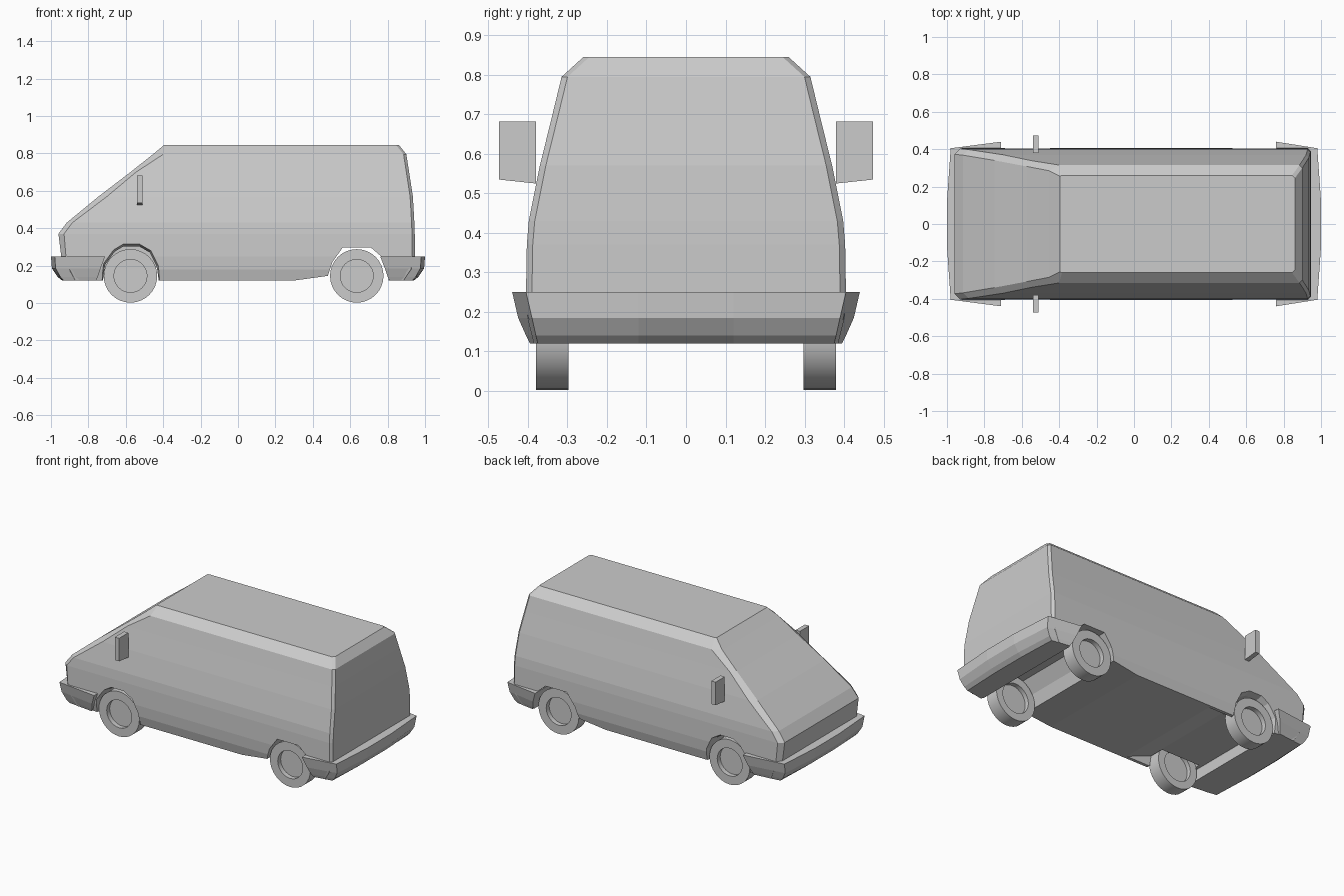
import bpy, bmesh, math

if "Cube" in bpy.data.objects:
    bpy.data.objects.remove(bpy.data.objects["Cube"])

grey = bpy.data.materials.new("light_grey")
grey.diffuse_color = (0.6, 0.6, 0.6, 1)
grey.use_nodes = True
grey.node_tree.nodes["Principled BSDF"].inputs["Base Color"].default_value = grey.diffuse_color


def finish(name, bm):
    bmesh.ops.recalc_face_normals(bm, faces=bm.faces)
    me = bpy.data.meshes.new(name)
    bm.to_mesh(me)
    bm.free()
    ob = bpy.data.objects.new(name, me)
    bpy.context.collection.objects.link(ob)
    me.materials.append(grey)
    return ob


def loft(name, rings):
    """Skin a stack of closed rings and cap both ends."""
    bm = bmesh.new()
    vr = [[bm.verts.new(p) for p in r] for r in rings]
    n = len(vr[0])
    for a, b in zip(vr, vr[1:]):
        for i in range(n):
            j = (i + 1) % n
            bm.faces.new((a[i], a[j], b[j], b[i]))
    bm.faces.new(vr[0])
    bm.faces.new(vr[-1])
    return finish(name, bm)


def mirrored(half, z):
    """Closed plan outline from its +y half."""
    return [(x, y, z) for x, y in half] + [(x, -y, z) for x, y in reversed(half)]


def cut(ob, cutter):
    cutter.hide_render = True
    m = ob.modifiers.new("cut", 'BOOLEAN')
    m.operation = 'DIFFERENCE'
    m.solver = 'EXACT'
    m.object = cutter
    bpy.context.view_layer.objects.active = ob
    bpy.ops.object.modifier_apply(modifier=m.name)
    bpy.data.objects.remove(cutter)


# Body: z, nose x, windscreen edge x, side y, rear x
levels = [(0.12, -0.90, -0.87, 0.385, 0.90),
          (0.18, -0.93, -0.90, 0.400, 0.94),
          (0.25, -0.945, -0.92, 0.405, 0.945),
          (0.37, -0.96, -0.93, 0.403, 0.945),
          (0.43, -0.915, -0.885, 0.398, 0.943),
          (0.57, -0.745, -0.70, 0.370, 0.935),
          (0.70, -0.575, -0.545, 0.338, 0.915),
          (0.795, -0.455, -0.40, 0.315, 0.90),
          (0.845, -0.395, -0.385, 0.260, 0.86)]
rings = []
for z, xf, xc, y, xr in levels:
    inset = 0.005 if z > 0.8 else 0.03
    rings.append(mirrored([(xf, y - inset), (xc, y), (xr - 0.015, y), (xr, y - 0.015)], z))
body = loft("van_body", rings)

# Rear arch runs across the whole underside
rear = [(0.29, 0.05), (0.29, 0.119), (0.48, 0.145), (0.505, 0.22), (0.56, 0.297),
        (0.71, 0.297), (0.765, 0.25), (0.80, 0.18), (0.81, 0.05)]
cut(body, loft("rear_arch_cutter", [[(x, s, z) for x, z in rear] for s in (-0.6, 0.6)]))

# Front wheel wells: closed and flared outwards
front = [(-0.74, 0.05), (-0.72, 0.21), (-0.665, 0.285), (-0.615, 0.315), (-0.525, 0.315),
         (-0.465, 0.28), (-0.425, 0.2), (-0.405, 0.05)]
for s in (-1, 1):
    steps = [(0.27, 0.93), (0.36, 0.93), (0.42, 1.02)]
    cut(body, loft("front_arch_cutter", [
        [(-0.575 + (x + 0.575) * k, s * y, 0.145 + (z - 0.145) * k) for x, z in front]
        for y, k in steps]))

# Raised floor between the front wheels
floor = [(-0.735, 0.05), (-0.735, 0.19), (-0.43, 0.19), (-0.25, 0.119), (-0.25, 0.05)]
cut(body, loft("floor_cutter", [[(x, s, z) for x, z in floor] for s in (-0.365, 0.365)]))

# Bumpers: z, end x, corner x, corner y, arch-side x, arch-side y
bumper = [(0.12, 0.94, 0.93, 0.375, 0.81, 0.395),
          (0.14, 0.965, 0.95, 0.38, 0.80, 0.405),
          (0.185, 0.995, 0.975, 0.39, 0.785, 0.425),
          (0.25, 1.0, 0.98, 0.405, 0.76, 0.44)]
for name, s, shift in (("rear_bumper", 1, 0), ("front_bumper", -1, 0.05)):
    loft(name, [mirrored([(s * e, 0.12), (s * c, cy), (s * (a - shift), ay)], z)
                for z, e, c, cy, a, ay in bumper])

# Wheels: lathed tyre with dished hub on both sides
profile = [(0.088, 0.35), (0.088, 0.38), (0.143, 0.38), (0.143, 0.297),
           (0.095, 0.297), (0.095, 0.325)]
N = 32
for label, cx in (("front", -0.575), ("rear", 0.635)):
    for side, s in (("left", 1), ("right", -1)):
        w = loft(f"{label}_{side}_wheel", [
            [(cx + r * math.cos(2 * math.pi * i / N), s * y,
              0.145 + r * math.sin(2 * math.pi * i / N)) for i in range(N)]
            for r, y in profile])
        bpy.ops.object.select_all(action='DESELECT')
        w.select_set(True)
        bpy.context.view_layer.objects.active = w
        bpy.ops.object.shade_smooth_by_angle(angle=math.radians(30))

# Door mirrors
for side, s in (("left", 1), ("right", -1)):
    outline = [(0.38, 0.525), (0.473, 0.535), (0.473, 0.682), (0.38, 0.682)]
    loft(f"{side}_door_mirror", [[(x, s * y, z) for y, z in outline] for x in (-0.54, -0.51)])
